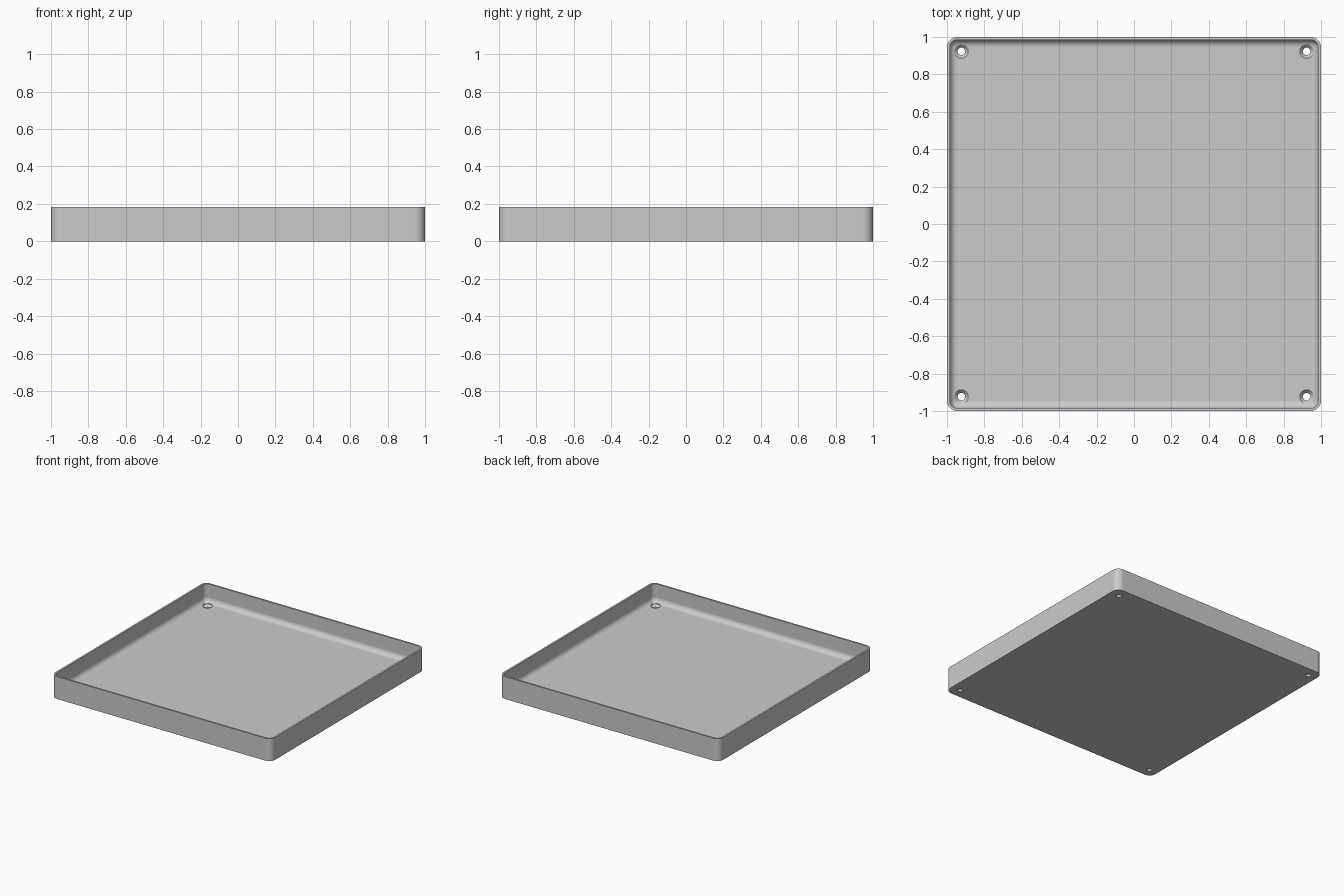
import bpy, bmesh
from math import sin, cos, pi

if "Cube" in bpy.data.objects:
    bpy.data.objects.remove(bpy.data.objects["Cube"], do_unlink=True)

HEIGHT, FLOOR, WALL = 0.184, 0.036, 0.015
CORNER, FILLET, HOLE_POS = 0.055, 0.04, 0.923
ARC = 8

grey = bpy.data.materials.new("plain grey")
grey.use_nodes = True
colour = (0.6, 0.6, 0.6, 1)
grey.diffuse_color = colour
grey.node_tree.nodes["Principled BSDF"].inputs["Base Color"].default_value = colour


def rounded_square(inset):
    """Outline of the rounded square, moved inwards by inset."""
    r = max(CORNER - inset, 0.004)
    c = 1 - inset - r
    points = []
    for k, (sx, sy) in enumerate([(1, 1), (-1, 1), (-1, -1), (1, -1)]):
        for i in range(ARC + 1):
            a = (k + i / ARC) * pi / 2
            points.append((sx * c + r * cos(a), sy * c + r * sin(a)))
    return points


def circle(radius):
    return [(radius * cos(2 * pi * i / 32), radius * sin(2 * pi * i / 32)) for i in range(32)]


def loft(name, sections):
    """Closed solid through a list of (outline, z)."""
    bm = bmesh.new()
    rings = [[bm.verts.new((x, y, z)) for x, y in outline] for outline, z in sections]
    for low, high in zip(rings, rings[1:]):
        n = len(low)
        for i in range(n):
            j = (i + 1) % n
            bm.faces.new((low[i], low[j], high[j], high[i]))
    bm.faces.new(rings[0][::-1])
    bm.faces.new(rings[-1])
    bmesh.ops.recalc_face_normals(bm, faces=bm.faces)
    mesh = bpy.data.meshes.new(name)
    bm.to_mesh(mesh)
    bm.free()
    obj = bpy.data.objects.new(name, mesh)
    mesh.materials.append(grey)
    bpy.context.collection.objects.link(obj)
    return obj


# Tray: outer wall, rim, inner wall, curved fillet down to the floor
profile = [(0, 0), (0, HEIGHT), (WALL, HEIGHT)]
for i in range(ARC + 1):
    a = i / ARC * pi / 2
    profile.append((WALL + FILLET * (1 - cos(a)), FLOOR + FILLET * (1 - sin(a))))
tray = loft("tray", [(rounded_square(inset), z) for inset, z in profile])
bpy.context.view_layer.objects.active = tray
tray.select_set(True)

# Countersunk screw hole in each corner
for sx in (-1, 1):
    for sy in (-1, 1):
        cutter = loft("screw_hole_cutter", [(circle(0.02), -0.02), (circle(0.02), 0.016),
                                            (circle(0.037), FLOOR - 0.002), (circle(0.037), 0.1)])
        cutter.location = (sx * HOLE_POS, sy * HOLE_POS, 0)
        cutter.hide_render = True
        cut = tray.modifiers.new("screw_hole", "BOOLEAN")
        cut.operation = "DIFFERENCE"
        cut.solver = "EXACT"
        cut.object = cutter
        bpy.context.view_layer.update()
        bpy.ops.object.modifier_apply(modifier=cut.name)
        bpy.data.objects.remove(cutter, do_unlink=True)

# Smooth curves with crisp edges and flat floor
bpy.ops.object.shade_smooth_by_angle(angle=pi / 6)
weighted = tray.modifiers.new("flat_faces", "WEIGHTED_NORMAL")
weighted.keep_sharp = True
